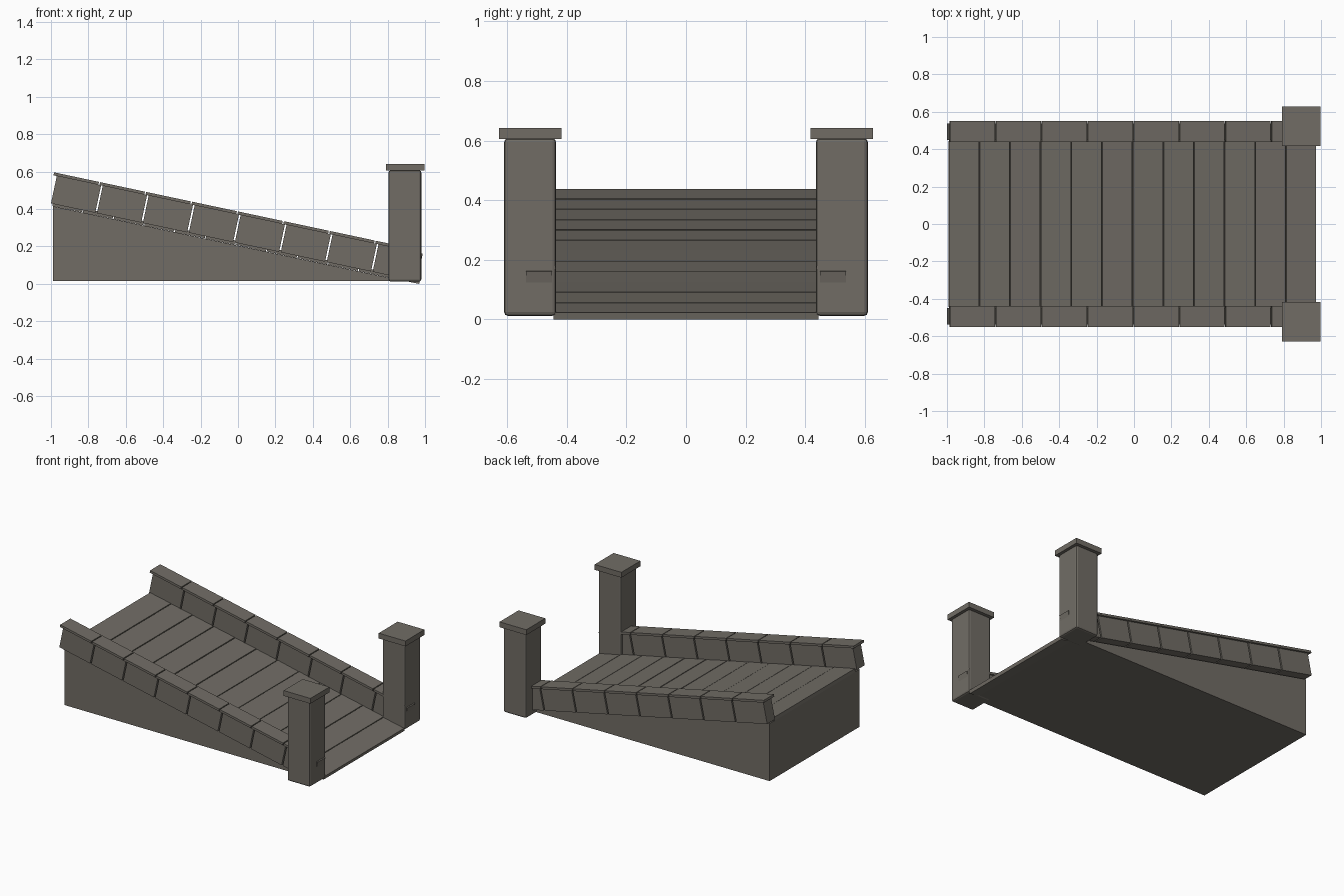
import bpy, bmesh, math, random
from mathutils import Matrix, Vector

random.seed(4)
if "Cube" in bpy.data.objects:
    bpy.data.objects.remove(bpy.data.objects["Cube"])

SLOPE = math.radians(12)
# Ramp frame: local x runs down the slope, local z is its normal
RAMP = Matrix.Translation((-1, 0, 0.43)) @ Matrix.Rotation(SLOPE, 4, 'Y')


def material(name, rgb):
    m = bpy.data.materials.new(name)
    m.use_nodes = True
    m.diffuse_color = (*rgb, 1)
    m.node_tree.nodes["Principled BSDF"].inputs["Base Color"].default_value = (*rgb, 1)
    return m


STONE = material("grey_stone", (0.165, 0.152, 0.131))


def make_object(name, bm):
    bmesh.ops.recalc_face_normals(bm, faces=bm.faces)
    mesh = bpy.data.meshes.new(name)
    bm.to_mesh(mesh)
    bm.free()
    mesh.materials.append(STONE)
    ob = bpy.data.objects.new(name, mesh)
    bpy.context.collection.objects.link(ob)
    return ob


def box(name, lo, hi, frame=None, tilt=0, bevel=0):
    lo, hi = Vector(lo), Vector(hi)
    bm = bmesh.new()
    bmesh.ops.create_cube(bm, size=1)
    bmesh.ops.scale(bm, vec=hi - lo, verts=bm.verts)
    m = Matrix.Translation((lo + hi) / 2) @ Matrix.Rotation(tilt, 4, 'Y')
    bm.transform((frame or Matrix()) @ m)
    ob = make_object(name, bm)
    if bevel:
        mod = ob.modifiers.new("soft_edges", 'BEVEL')
        mod.width = bevel
        mod.segments = 2
    return ob


# Solid wedge under the deck
bm = bmesh.new()
profile = [(-0.99, 0.015), (0.89, 0.015), (-0.99, 0.415)]
face = bm.faces.new([bm.verts.new((x, -0.495, z)) for x, z in profile])
ext = bmesh.ops.extrude_face_region(bm, geom=[face])
bmesh.ops.translate(bm, vec=(0, 0.99, 0),
                    verts=[v for v in ext["geom"] if isinstance(v, bmesh.types.BMVert)])
make_object("ramp_base", bm)

# Deck slabs, each laid very slightly uneven
pitch = 0.1675
for i in range(12):
    s = 0.01 + i * pitch
    box(f"deck_slab_{i + 1}", (s, -0.445, -0.012), (s + pitch - 0.005, 0.445, 0.011),
        RAMP, math.radians(random.uniform(-0.8, 0.8)))

for side, name in ((1, "left"), (-1, "right")):
    def span(a, b):
        return sorted((side * a, side * b))

    # Parapet blocks with overhanging coping stones
    y0, y1 = span(0.45, 0.536)
    c0, c1 = span(0.438, 0.55)
    for i in range(8):
        s = i * 0.2512
        box(f"{name}_parapet_block_{i + 1}", (s, y0, 0), (s + 0.242, y1, 0.15), RAMP)
        box(f"{name}_coping_{i + 1}", (s - 0.018, c0, 0.15), (s + 0.227, c1, 0.166), RAMP)

    # Gate post and its flat cap
    y0, y1 = span(0.436, 0.61)
    box(f"{name}_post", (0.805, y0, 0.012), (0.98, y1, 0.607), bevel=0.012)
    y0, y1 = span(0.418, 0.627)
    box(f"{name}_post_cap", (0.79, y0, 0.605), (0.996, y1, 0.642))
